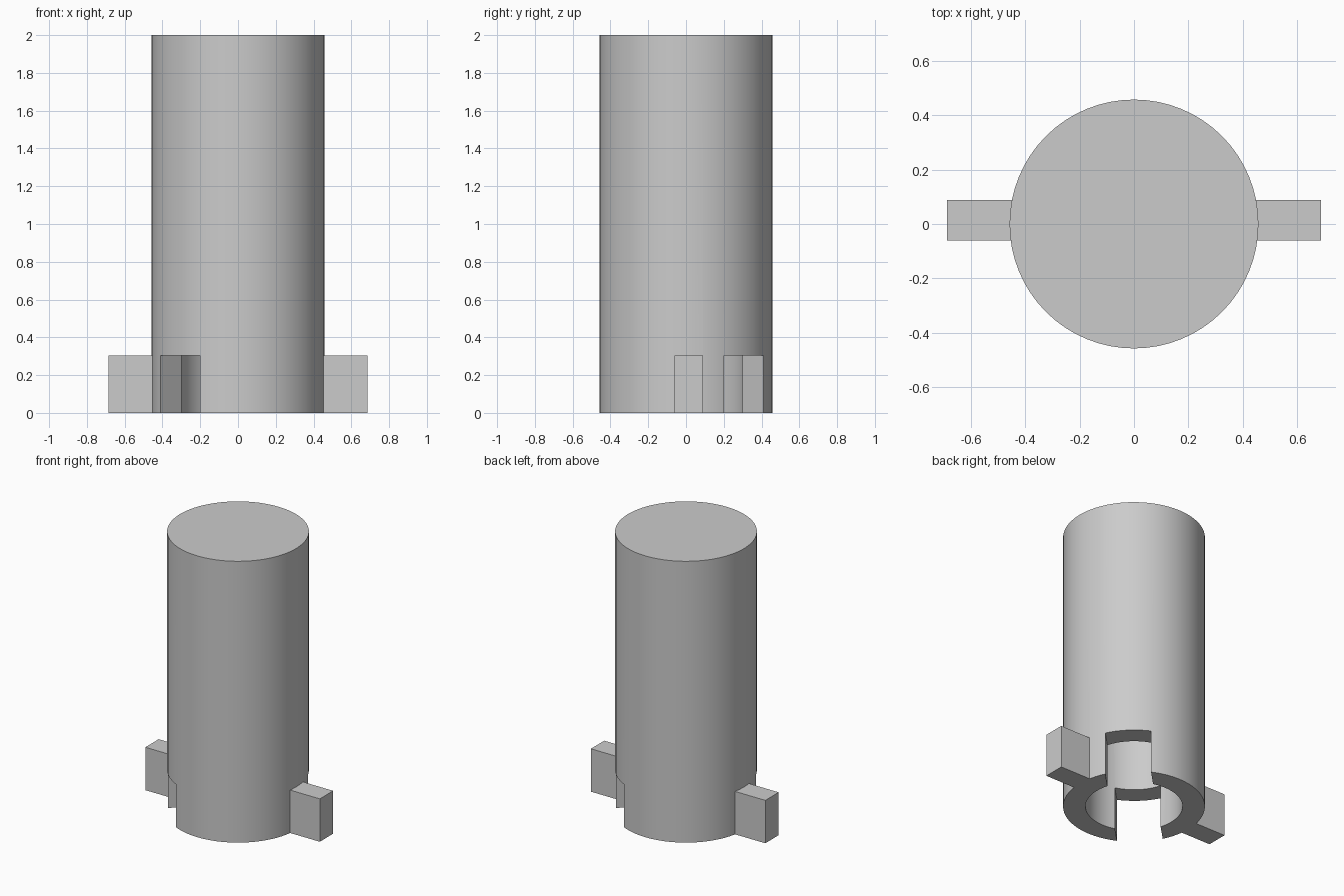
import bpy
from math import radians

cube = bpy.data.objects.get("Cube")
if cube:
    bpy.data.objects.remove(cube, do_unlink=True)

RADIUS, BORE, HEIGHT = 0.457, 0.313, 2.0
LUG_TOP = 0.305

grey = bpy.data.materials.new("light grey")
grey.use_nodes = True
grey.diffuse_color = (0.6, 0.6, 0.6, 1)
grey.node_tree.nodes["Principled BSDF"].inputs["Base Color"].default_value = (0.6, 0.6, 0.6, 1)


def cylinder(name, radius, z0, z1):
    bpy.ops.mesh.primitive_cylinder_add(vertices=64, radius=radius, depth=z1 - z0,
                                        location=(0, 0, (z0 + z1) / 2))
    ob = bpy.context.object
    ob.name = name
    ob.data.materials.append(grey)
    return ob


def box(name, size, centre, turn=0):
    bpy.ops.mesh.primitive_cube_add(size=1, location=centre, rotation=(0, 0, radians(turn)))
    ob = bpy.context.object
    ob.name = name
    ob.scale = size
    ob.data.materials.append(grey)
    return ob


def combine(target, tool, operation):
    """Apply a boolean to the target and remove the tool."""
    mod = target.modifiers.new(tool.name, 'BOOLEAN')
    mod.operation = operation
    mod.solver = 'EXACT'
    mod.object = tool
    bpy.ops.object.select_all(action='DESELECT')
    target.select_set(True)
    bpy.context.view_layer.objects.active = target
    bpy.ops.object.modifier_apply(modifier=mod.name)
    bpy.data.objects.remove(tool, do_unlink=True)


# Closed-top tube
body = cylinder("tube_body", RADIUS, 0, HEIGHT)

# Side lugs, rooted inside the tube wall
for side, name in ((1, "left_lug"), (-1, "right_lug")):
    lug = box(name, (0.286, 0.15, LUG_TOP), (side * 0.543, 0.014, LUG_TOP / 2))
    combine(body, lug, 'UNION')

# Bore, open at the bottom
combine(body, cylinder("bore_cutter", BORE, -0.1, HEIGHT - 0.005), 'DIFFERENCE')

# Diagonal slot through both walls at the foot
slot = box("slot_cutter", (1.4, 0.296, LUG_TOP + 0.1), (0, 0, (LUG_TOP - 0.1) / 2), 45)
combine(body, slot, 'DIFFERENCE')

bpy.ops.object.shade_smooth_by_angle(angle=radians(30))
